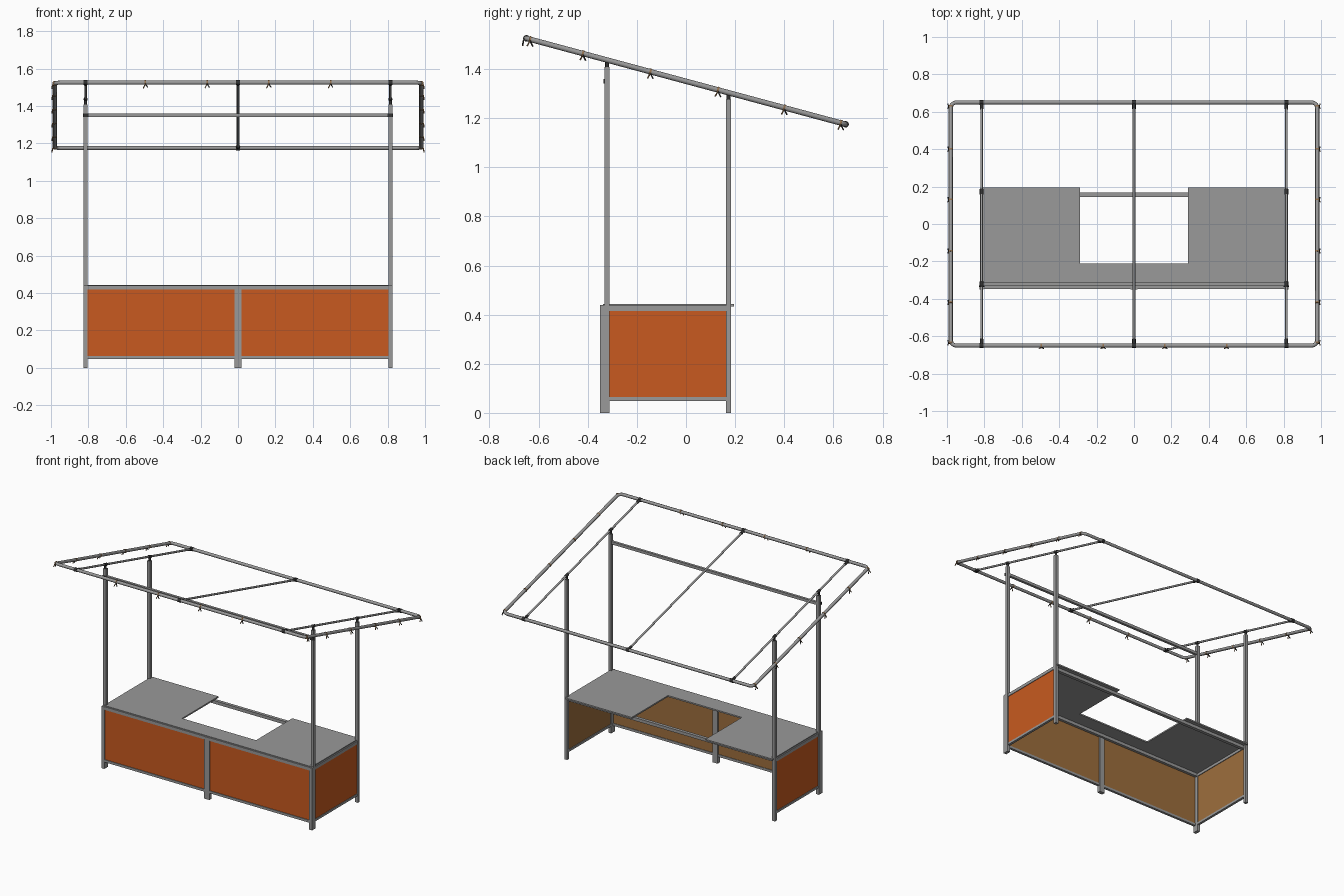
import bpy, bmesh, math
from mathutils import Vector

if "Cube" in bpy.data.objects:
    bpy.data.objects.remove(bpy.data.objects["Cube"])


def mat(name, c):
    m = bpy.data.materials.new(name)
    m.diffuse_color = (*c, 1)
    m.use_nodes = True
    m.node_tree.nodes["Principled BSDF"].inputs["Base Color"].default_value = m.diffuse_color
    return m


GREY = mat("aluminium grey", (0.32, 0.32, 0.32))
DARK = mat("dark fitting", (0.03, 0.03, 0.03))
ORANGE = mat("orange panel", (0.58, 0.102, 0.014))
WOOD = mat("plywood brown", (0.34, 0.156, 0.046))
TAN = mat("tan cord", (0.30, 0.17, 0.08))

SLOPE = 0.35 / 1.30


def roof_z(y):
    return 1.35 - SLOPE * y


def finish(name, bm, m):
    bmesh.ops.recalc_face_normals(bm, faces=bm.faces)
    me = bpy.data.meshes.new(name)
    bm.to_mesh(me)
    bm.free()
    ob = bpy.data.objects.new(name, me)
    bpy.context.collection.objects.link(ob)
    me.materials.append(m)
    return ob


def box(name, x0, x1, y0, y1, z0, z1, m):
    bm = bmesh.new()
    bmesh.ops.create_cube(bm, size=1)
    for v in bm.verts:
        v.co = Vector((x0 + (v.co.x + .5) * (x1 - x0),
                       y0 + (v.co.y + .5) * (y1 - y0),
                       z0 + (v.co.z + .5) * (z1 - z0)))
    return finish(name, bm, m)


def rod(name, a, b, r, m, n=12):
    a, b = Vector(a), Vector(b)
    bm = bmesh.new()
    bmesh.ops.create_cone(bm, cap_ends=True, segments=n, radius1=r, radius2=r,
                          depth=(b - a).length)
    q = (b - a).to_track_quat('Z', 'Y')
    for v in bm.verts:
        v.co = q @ v.co + (a + b) / 2
    ob = finish(name, bm, m)
    for p in ob.data.polygons:
        p.use_smooth = len(p.vertices) == 4 and n > 6
    return ob


def two_sided(ob, outward):
    # plywood on every face except the outward one
    ob.data.materials.append(WOOD)
    for p in ob.data.polygons:
        p.material_index = 0 if p.normal.dot(Vector(outward)) > .5 else 1


# --- front of the counter: frame, centre post, two panels
box("front_top_rail", -.815, .815, -.347, -.33, .418, .44, GREY)
box("front_bottom_rail", -.815, .815, -.347, -.33, .047, .064, GREY)
box("front_centre_post", -.02, .02, -.35, -.325, 0, .44, GREY)
for s, side in ((-1, "left"), (1, "right")):
    xs = sorted((s * .018, s * .806))
    two_sided(box(f"front_panel_{side}", *xs, -.342, -.334, .06, .42, ORANGE), (0, -1, 0))
    xs = sorted((s * .804, s * .826))
    box(f"front_frame_post_{side}", *xs, -.35, -.332, 0, .44, GREY)
    # tall posts with round fork to the roof
    for y, end in ((-.321, "front"), (.173, "rear")):
        top = roof_z(y) - .028
        box(f"{end}_post_{side}", *xs, y - .0105, y + .0105, 0, top, GREY)
        rod(f"{end}_post_fork_{side}", (s * .815, y, top - .002),
            (s * .815, y, roof_z(y) + .002), .008, DARK)
        rod(f"{end}_post_clamp_{side}", (s * .815, y - .014, roof_z(y - .014)),
            (s * .815, y + .014, roof_z(y + .014)), .010, DARK)
    # side panel and rails
    xs = sorted((s * .806, s * .823))
    box(f"side_top_rail_{side}", *xs, -.312, .164, .415, .437, GREY)
    box(f"side_bottom_rail_{side}", *xs, -.312, .164, .048, .064, GREY)
    xs = sorted((s * .811, s * .819))
    two_sided(box(f"side_panel_{side}", *xs, -.312, .164, .06, .418, ORANGE), (s, 0, 0))
    # crossbar bracket
    xs = sorted((s * .80, s * .83))
    box(f"crossbar_bracket_{side}", *xs, -.336, -.33, 1.34, 1.36, DARK)

# --- inner rails carrying the counter, and crossbar up high
box("inner_front_rail", -.806, .806, -.33, -.311, .412, .434, GREY)
box("rear_rail", -.806, .806, .145, .168, .412, .434, GREY)
box("upper_crossbar", -.806, .806, -.331, -.313, 1.34, 1.36, GREY)

# --- U-shaped counter top with the serving gap at the back
bm = bmesh.new()
outline = [(-.815, -.338), (.815, -.338), (.815, .195), (.29, .195),
           (.29, -.212), (-.29, -.212), (-.29, .195), (-.815, .195)]
f = bm.faces.new([bm.verts.new((x, y, .434)) for x, y in outline])
ext = bmesh.ops.extrude_face_region(bm, geom=[f])
for g in ext["geom"]:
    if isinstance(g, bmesh.types.BMVert):
        g.co.z = .444
finish("counter_top", bm, GREY)

# --- sloped roof frame: rounded rectangle tube
HX, HY, R = .98, .65, .03
cu = bpy.data.curves.new("roof_frame", 'CURVE')
cu.dimensions = '3D'
cu.bevel_depth = .011
cu.bevel_resolution = 2
pts = []
for k, (sx, sy) in enumerate(((1, 1), (-1, 1), (-1, -1), (1, -1))):
    for i in range(5):
        a = math.pi / 2 * (k + i / 4)
        x = sx * (HX - R) + R * math.cos(a)
        y = sy * (HY - R) + R * math.sin(a)
        pts.append((x, y, roof_z(y), 1))
sp = cu.splines.new('POLY')
sp.points.add(len(pts) - 1)
for p, c in zip(sp.points, pts):
    p.co = c
sp.use_cyclic_u = True
sp.use_smooth = True
cu.materials.append(GREY)
bpy.context.collection.objects.link(bpy.data.objects.new("roof_frame", cu))

# --- rafters with dark end fittings
for x, nm in ((-.815, "left"), (0, "middle"), (.815, "right")):
    rod(f"rafter_{nm}", (x, -HY, roof_z(-HY)), (x, HY, roof_z(HY)), .007, GREY)
    for s, end in ((-1, "front"), (1, "rear")):
        y = s * HY
        rod(f"{end}_rafter_sleeve_{nm}", (x - .011, y, roof_z(y)), (x + .011, y, roof_z(y)), .0135, DARK)
        yi = s * (HY - .035)
        rod(f"{end}_rafter_socket_{nm}", (x, y, roof_z(y)), (x, yi, roof_z(yi)), .0095, DARK)


# --- small tie cords hanging on the front and side tubes
def tie(name, x, y, d, out):
    c = Vector((x, y, roof_z(y)))
    d = Vector(d).normalized()
    rod(name + "_loop", c - d * .004, c + d * .004, .013, TAN, 10)
    o = Vector(out)
    start = c + o * .011 + Vector((0, 0, -.006))
    for s, l in ((-1, .030), (1, .026)):
        rod(f"{name}_tail_{s}", start, c + o * .015 + d * s * .012 + Vector((0, 0, -l)), .003, TAN if s < 0 else DARK, 6)


for i, x in enumerate((-.495, -.165, .165, .495)):
    tie(f"front_tie_{i}", x, -HY, (1, 0, 0), (0, -1, 0))
for s, side in ((-1, "left"), (1, "right")):
    for i, y in enumerate((-.635, -.42, -.145, .13, .4, .63)):
        tie(f"{side}_tie_{i}", s * HX, y, (0, 1, -SLOPE), (s, 0, 0))
